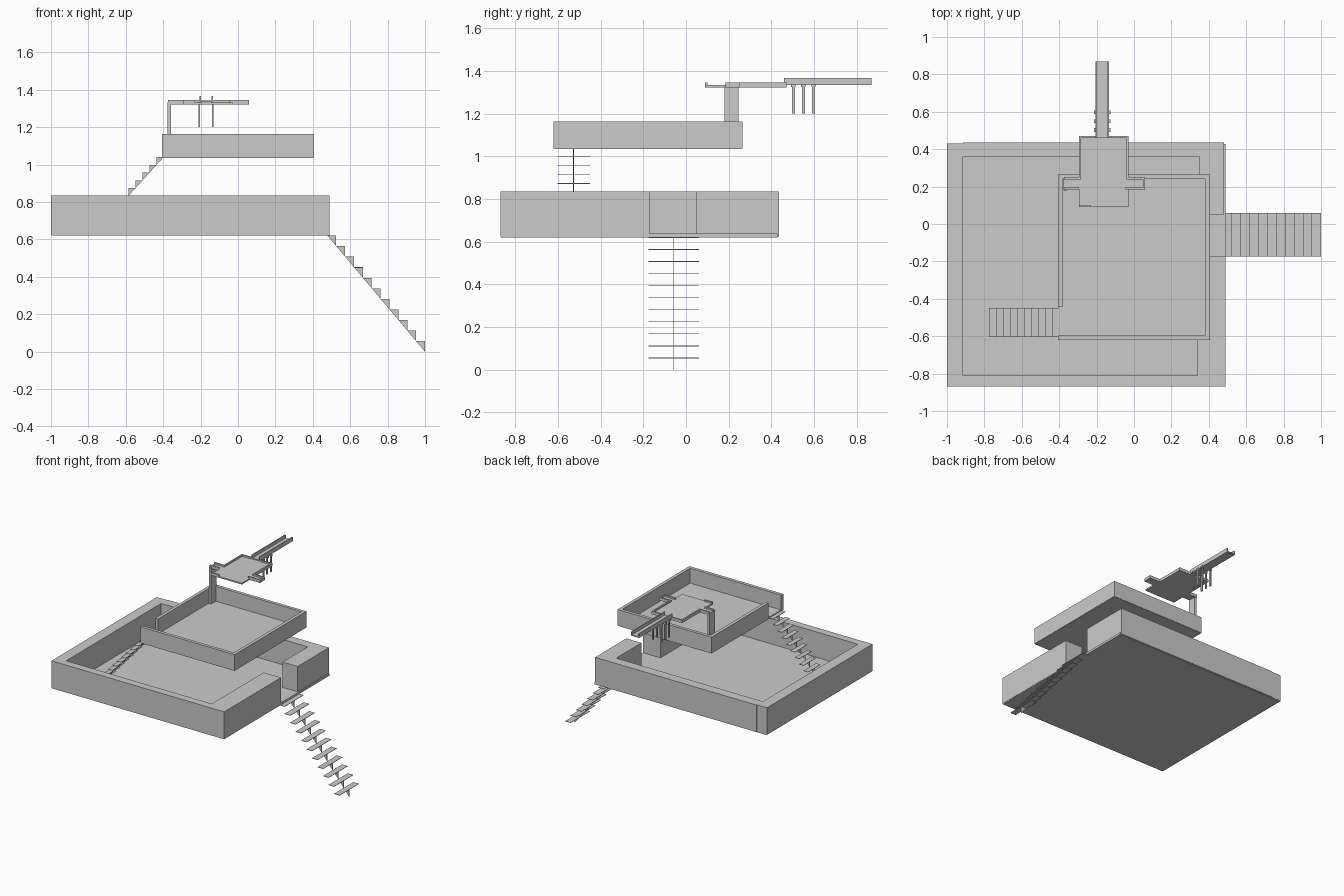
import bpy
import bmesh

cube = bpy.data.objects.get("Cube")
if cube:
    bpy.data.objects.remove(cube, do_unlink=True)

grey = bpy.data.materials.new("plain_grey")
grey.use_nodes = True
colour = (0.6, 0.6, 0.6, 1)
grey.diffuse_color = colour
grey.node_tree.nodes["Principled BSDF"].inputs["Base Color"].default_value = colour


def finish(name, bm):
    bmesh.ops.recalc_face_normals(bm, faces=bm.faces)
    mesh = bpy.data.meshes.new(name)
    bm.to_mesh(mesh)
    bm.free()
    mesh.materials.append(grey)
    obj = bpy.data.objects.new(name, mesh)
    bpy.context.collection.objects.link(obj)
    return obj


def add_box(bm, x, y, z):
    verts = bmesh.ops.create_cube(bm, size=1)["verts"]
    for v in verts:
        for axis, (low, high) in enumerate((x, y, z)):
            v.co[axis] = high if v.co[axis] > 0 else low


def boxes(name, rects, z):
    """Boxes sharing one height range, given as (x0, x1, y0, y1)."""
    bm = bmesh.new()
    for x0, x1, y0, y1 in rects:
        add_box(bm, (x0, x1), (y0, y1), z)
    return finish(name, bm)


def stairs(name, x, z, run, rise, count, y0, y1):
    """Thin treads carried by a sawtooth centre sheet; x, z is the top nosing."""
    treads, sheet = bmesh.new(), bmesh.new()
    mid, half = (y0 + y1) / 2, 0.002
    for i in range(count):
        nose, back = x + run * i, x + run * (i - 1)
        top = z - rise * i
        add_box(treads, sorted((back, nose)), (y0, y1), (top - 0.003, top))
        corners = ((back, top), (nose, top), (nose, top - rise))
        a = [sheet.verts.new((px, mid - half, pz)) for px, pz in corners]
        b = [sheet.verts.new((px, mid + half, pz)) for px, pz in corners]
        sheet.faces.new(a)
        sheet.faces.new(b)
        for j in range(3):
            k = (j + 1) % 3
            sheet.faces.new((a[j], a[k], b[k], b[j]))
    finish(name + "_treads", treads)
    finish(name + "_stringer", sheet)


# Lower terrace: floor and thick walls with an entrance gap on the +x side
boxes("lower_floor", [(-0.995, 0.488, -0.868, 0.428)], (0.62, 0.637))
boxes("lower_walls", [
    (-1, -0.915, -0.87, 0.43),
    (-0.915, 0.49, -0.87, -0.81),
    (-0.915, 0.48, 0.36, 0.435),
    (0.34, 0.49, -0.81, -0.17),
    (0.35, 0.48, 0.05, 0.36),
], (0.625, 0.835))

# Upper terrace: thin walls, open at the corner where the stair arrives
boxes("upper_floor", [(-0.403, 0.403, -0.618, 0.263)], (1.035, 1.047))
boxes("upper_walls", [
    (-0.405, 0.405, -0.62, -0.595),
    (0.38, 0.405, -0.595, 0.24),
    (-0.405, 0.405, 0.24, 0.265),
    (-0.405, -0.38, -0.44, 0.24),
], (1.037, 1.163))

# Stairs
stairs("entrance_stair", 0.525, 0.621, 0.0475, 0.0565, 11, -0.175, 0.06)
stairs("upper_stair", -0.435, 1.04, -0.0378, 0.0415, 10, -0.603, -0.45)

# Top deck: cross shaped, with low rims and a side post
boxes("deck_floor", [
    (-0.295, -0.03, 0.09, 0.47),
    (-0.375, -0.295, 0.185, 0.25),
    (-0.03, 0.06, 0.185, 0.25),
], (1.322, 1.333))
rim = 0.011
boxes("deck_rims", [
    (-0.375, -0.295, 0.185, 0.185 + rim),
    (-0.375, -0.295, 0.25 - rim, 0.25),
    (-0.045, 0.06, 0.185, 0.185 + rim),
    (-0.03, 0.06, 0.25 - rim, 0.25),
    (0.06 - rim, 0.06, 0.196, 0.239),
    (-0.295, -0.295 + rim, 0.25 - rim, 0.47),
    (-0.03 - rim, -0.03, 0.25 - rim, 0.47),
    (-0.284, -0.205, 0.47 - rim, 0.47),
    (-0.135, -0.041, 0.47 - rim, 0.47),
    (-0.295, -0.23, 0.09, 0.09 + rim),
], (1.333, 1.345))
boxes("deck_post", [(-0.376, -0.358, 0.18, 0.245)], (1.04, 1.335))

# Walkway channel projecting from the back of the deck
boxes("walkway_floor", [(-0.205, -0.135, 0.46, 0.87)], (1.335, 1.343))
boxes("walkway_rails", [
    (-0.205, -0.197, 0.46, 0.87),
    (-0.143, -0.135, 0.46, 0.87),
], (1.343, 1.367))

# Three pairs of hanging legs with small caps
spots = [(x, y) for x in (-0.206, -0.134) for y in (0.503, 0.55, 0.597)]
boxes("walkway_legs", [(x - 0.004, x + 0.004, y - 0.007, y + 0.007)
                       for x, y in spots], (1.2, 1.33))
boxes("leg_caps", [(x - 0.008, x + 0.008, y - 0.01, y + 0.01)
                   for x, y in spots], (1.325, 1.338))
